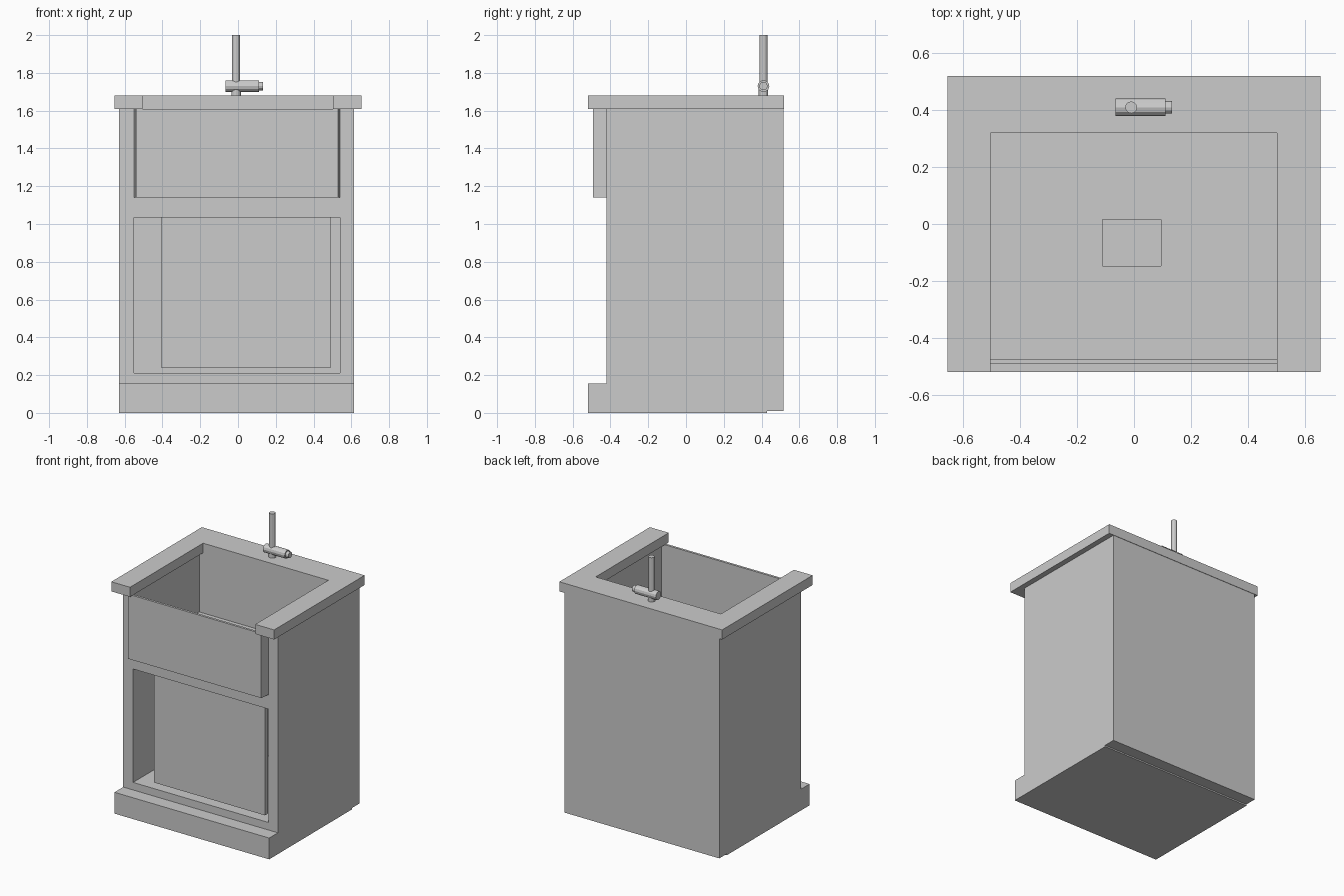
import bpy, bmesh
from mathutils import Matrix

if "Cube" in bpy.data.objects:
    bpy.data.objects.remove(bpy.data.objects["Cube"])


def prism(name, pts, z0, z1):
    """Extrude a counter-clockwise xy outline from z0 to z1."""
    bm = bmesh.new()
    face = bm.faces.new([bm.verts.new((x, y, z0)) for x, y in pts])
    ext = bmesh.ops.extrude_face_region(bm, geom=[face])
    top = [v for v in ext["geom"] if isinstance(v, bmesh.types.BMVert)]
    bmesh.ops.translate(bm, verts=top, vec=(0, 0, z1 - z0))
    # extruding may leave or drop the source face, so close and orient
    bmesh.ops.holes_fill(bm, edges=bm.edges[:])
    bmesh.ops.recalc_face_normals(bm, faces=bm.faces[:])
    return add_object(name, bm)


def add_object(name, bm):
    mesh = bpy.data.meshes.new(name)
    bm.to_mesh(mesh)
    bm.free()
    ob = bpy.data.objects.new(name, mesh)
    bpy.context.collection.objects.link(ob)
    return ob


def box(name, x0, x1, y0, y1, z0, z1):
    return prism(name, [(x0, y0), (x1, y0), (x1, y1), (x0, y1)], z0, z1)


def rod(name, start, length, radius, axis="Z", sides=12):
    bm = bmesh.new()
    bmesh.ops.create_cone(bm, cap_ends=True, segments=sides, radius1=radius,
                          radius2=radius, depth=length,
                          matrix=Matrix.Translation((0, 0, length / 2)))
    if axis == "X":
        bm.transform(Matrix.Rotation(1.5707963, 4, "Y"))
    bm.transform(Matrix.Translation(start))
    return add_object(name, bm)


def cut(ob, cutter):
    cutter.hide_render = True
    cutter.hide_set(True)
    mod = ob.modifiers.new("cut", "BOOLEAN")
    mod.operation = "DIFFERENCE"
    mod.solver = "EXACT"
    mod.object = cutter


# Cabinet carcass
L, R = -0.63, 0.615
IL, IR = -0.55, 0.54
box("cabinet_side_left", L, IL, -0.42, 0.43, 0.0, 1.61)
box("cabinet_side_right", IR, R, -0.42, 0.43, 0.0, 1.61)
box("cabinet_back", L, R, 0.43, 0.517, 0.01, 1.61)
box("cabinet_floor", IL, IR, -0.42, 0.43, 0.0, 0.21)
box("cabinet_shelf", IL, IR, -0.42, 0.43, 1.035, 1.14)
box("plinth", L, R, -0.52, -0.42, 0.0, 0.155)

# Recessed door
box("door", -0.405, 0.49, -0.39, -0.355, 0.237, 1.035)

# Sink with apron front, hollowed, with a square drain
sink = prism("sink", [(IL, 0.335), (IL, -0.42), (-0.54, -0.492),
                      (0.53, -0.492), (IR, -0.42), (IR, 0.335)], 1.14, 1.61)
cut(sink, box("basin_cutter", -0.538, 0.528, -0.475, 0.323, 1.17, 1.8))
cut(sink, box("drain_cutter", -0.11, 0.095, -0.147, 0.015, 1.152, 1.3))

# U-shaped countertop
prism("countertop", [(-0.655, -0.52), (-0.505, -0.52), (-0.505, 0.32),
                     (0.503, 0.32), (0.503, -0.52), (0.655, -0.52),
                     (0.655, 0.52), (-0.655, 0.52)], 1.61, 1.68)

# Tap
rod("tap_base", (-0.01, 0.41, 1.68), 0.04, 0.025)
rod("tap_body", (-0.065, 0.41, 1.73), 0.175, 0.031, "X")
rod("tap_handle", (0.11, 0.41, 1.73), 0.023, 0.022, "X")
rod("tap_spout", (-0.01, 0.41, 1.74), 0.26, 0.021)
